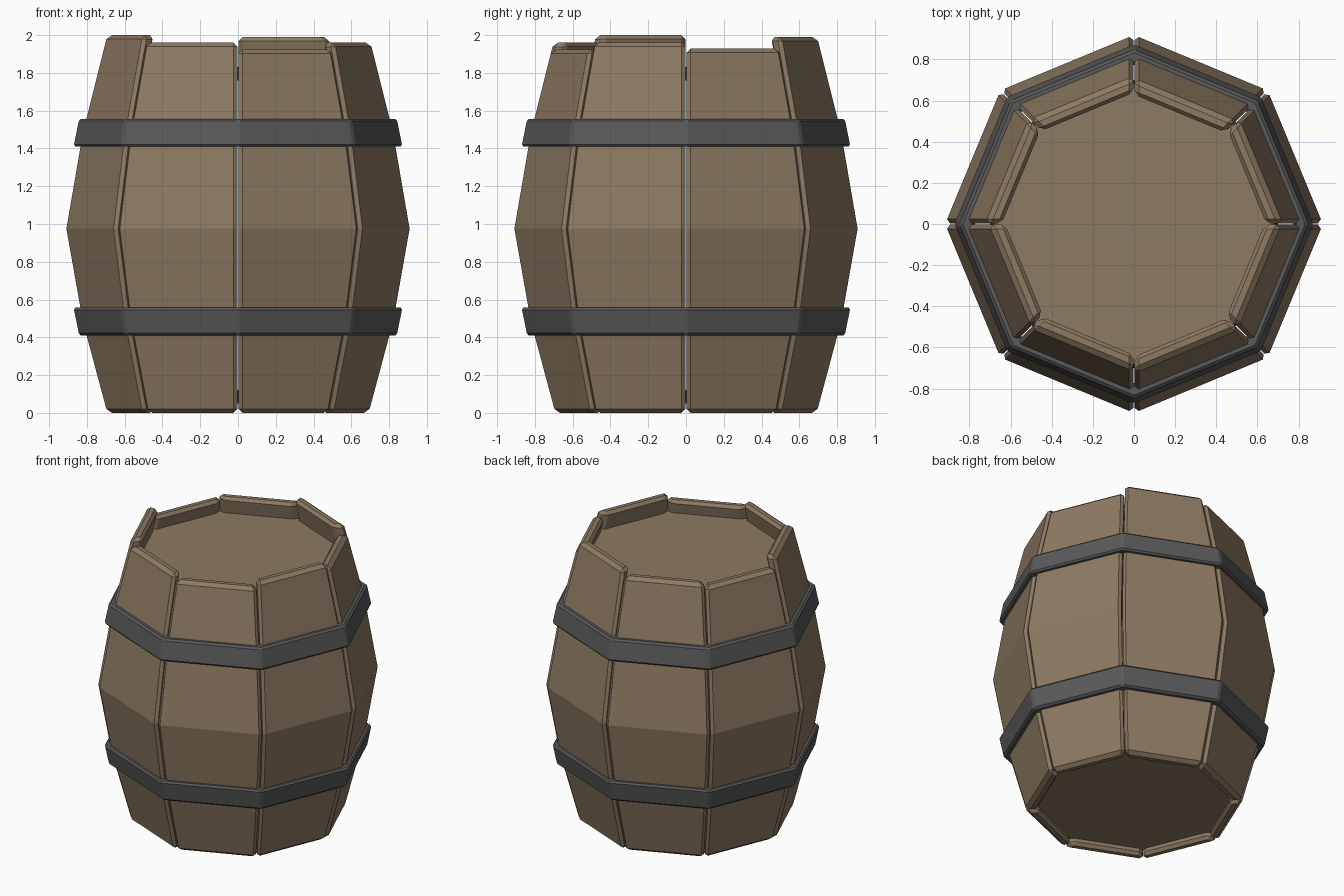
import bpy, bmesh
from math import cos, sin, pi

if "Cube" in bpy.data.objects:
    bpy.data.objects.remove(bpy.data.objects["Cube"])

def material(name, color):
    m = bpy.data.materials.new(name)
    m.diffuse_color = color
    m.use_nodes = True
    m.node_tree.nodes["Principled BSDF"].inputs["Base Color"].default_value = m.diffuse_color
    return m

wood = material("wood", (0.27, 0.195, 0.125, 1))
iron = material("iron", (0.1, 0.1, 0.1, 1))

# barrel outline: (height, corner radius)
OUTLINE = [(0, 0.70), (0.485, 0.83), (0.975, 0.917), (1.48, 0.83), (2.0, 0.70)]
THICK = 0.08
STEP = pi / 4

def radius(z):
    for (z0, r0), (z1, r1) in zip(OUTLINE, OUTLINE[1:]):
        if z <= z1:
            return r0 + (r1 - r0) * (z - z0) / (z1 - z0)
    return OUTLINE[-1][1]

def loft(name, rings, mat, bevel=0, caps=True, closed=False):
    """Skin a list of equal-length vertex rings."""
    bm = bmesh.new()
    rows = [[bm.verts.new(p) for p in ring] for ring in rings]
    pairs = list(zip(rows, rows[1:])) + ([(rows[-1], rows[0])] if closed else [])
    for a, b in pairs:
        n = len(a)
        for i in range(n):
            j = (i + 1) % n
            bm.faces.new((a[i], a[j], b[j], b[i]))
    if caps and not closed:
        bm.faces.new(rows[0][::-1])
        bm.faces.new(rows[-1])
    bmesh.ops.recalc_face_normals(bm, faces=bm.faces)
    me = bpy.data.meshes.new(name)
    bm.to_mesh(me)
    bm.free()
    me.materials.append(mat)
    ob = bpy.data.objects.new(name, me)
    bpy.context.collection.objects.link(ob)
    if bevel:
        mod = ob.modifiers.new("bevel", 'BEVEL')
        mod.width = bevel
        mod.segments = 1
        mod.limit_method = 'ANGLE'
        mod.angle_limit = 0.6
    return ob

def octagon(r, z):
    return [(r * cos(i * STEP), r * sin(i * STEP), z) for i in range(8)]

# staves, each with its own top height
TOPS = [1.93, 1.99, 1.95, 1.93, 2.0, 1.96, 1.925, 1.96]
GAP = 0.003
for k, top in enumerate(TOPS):
    rings = []
    for z in [0, 0.485, 0.975, 1.48, top]:
        r = radius(z)
        ring = []
        for rr, side in ((r, 0), (r, 1), (r - THICK, 1), (r - THICK, 0)):
            a = (k + side) * STEP + (GAP / rr) * (1 - 2 * side)
            ring.append((rr * cos(a), rr * sin(a), z))
        rings.append(ring)
    loft(f"stave_{k + 1}", rings, wood, 0.022)

# top and bottom heads, slightly recessed inside the staves
for name, z0, z1 in (("top_head", 1.76, 1.83), ("bottom_head", 0.05, 0.12)):
    loft(name, [octagon(radius(z) - THICK + 0.02, z) for z in (z0, z1)], wood)

# iron hoops following the slope of the outline
for name, z0, z1, r0, r1 in (("lower_hoop", 0.41, 0.557, 0.845, 0.875),
                             ("upper_hoop", 1.41, 1.557, 0.875, 0.845)):
    loft(name, [octagon(r0, z0), octagon(r1, z1),
                octagon(r1 - 0.07, z1), octagon(r0 - 0.07, z0)],
         iron, 0.012, closed=True)
